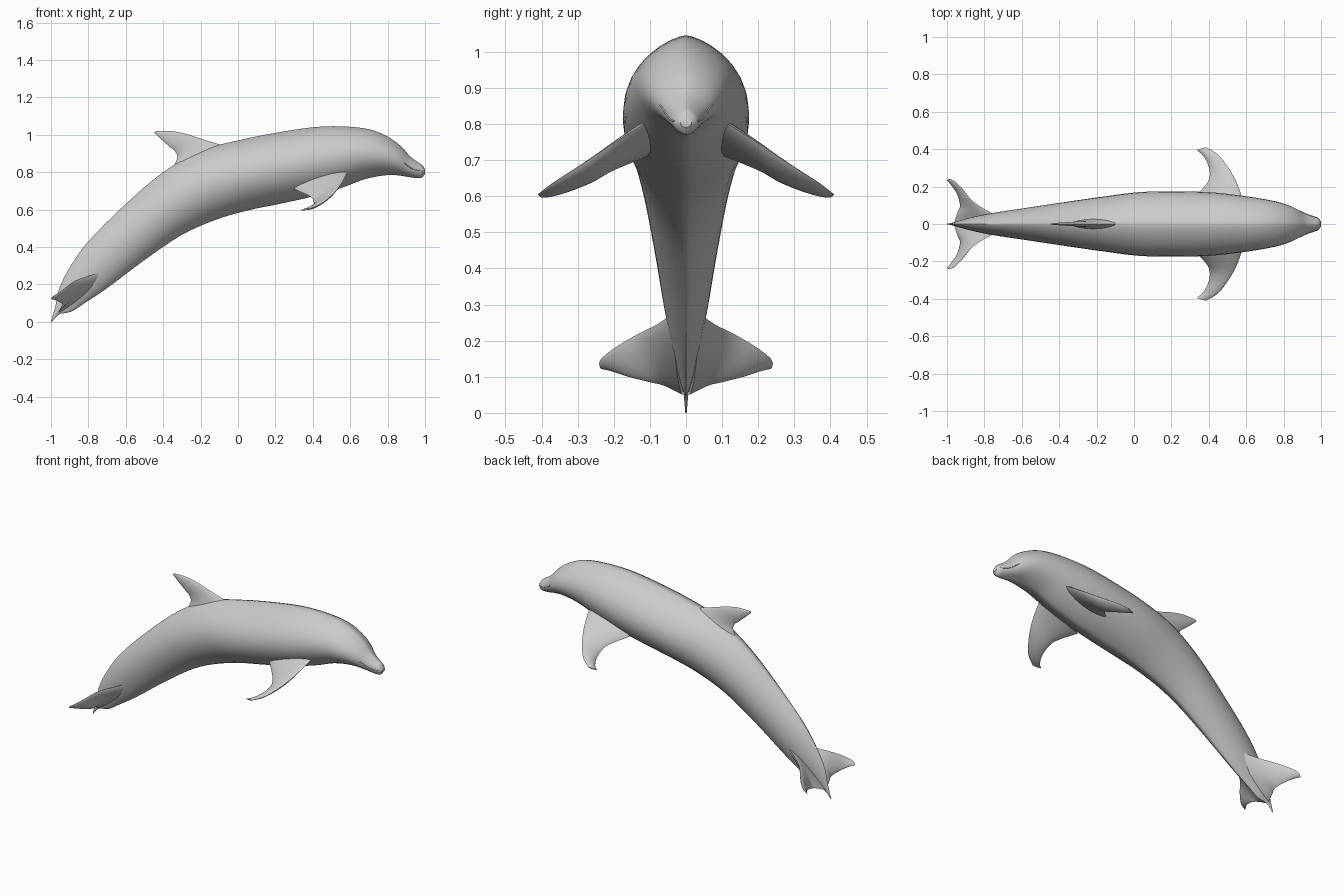
import bpy
import bmesh
import math
from mathutils import Vector

old = bpy.data.objects.get("Cube")
if old:
    bpy.data.objects.remove(old, do_unlink=True)

# Single grey skin material
skin = bpy.data.materials.new("grey skin")
skin.use_nodes = True
GREY = (.6, .6, .6, 1)
skin.diffuse_color = GREY
skin.node_tree.nodes["Principled BSDF"].inputs["Base Color"].default_value = GREY


def smooth_path(points, steps):
    """Catmull-Rom interpolation through a list of vectors."""
    padded = [points[0] * 2 - points[1]] + points + [points[-1] * 2 - points[-2]]
    result = []
    for i in range(len(points) - 1):
        a, b, c, d = padded[i:i + 4]
        for s in range(steps):
            t = s / steps
            result.append(b + (c - a) * (t / 2)
                          + (a * 2 - b * 5 + c * 4 - d) * (t * t / 2)
                          + (b * 3 - a - c * 3 + d) * (t ** 3 / 2))
    result.append(points[-1])
    return result


def finish(obj, mirrored, angle):
    obj.data.materials.append(skin)
    bpy.ops.object.select_all(action='DESELECT')
    obj.select_set(True)
    bpy.context.view_layer.objects.active = obj
    if obj.type == 'MESH':
        bpy.ops.object.shade_smooth_by_angle(angle=math.radians(angle))
    if mirrored:
        mirror = obj.modifiers.new("other side", 'MIRROR')
        mirror.use_axis = (False, True, False)
        mirror.use_mirror_merge = False


def loft(name, leading, trailing, half_widths, mirrored=False,
         sides=32, steps=4, pinch=1.4, angle=40):
    """Skin lens-shaped rings spanned between two edge paths."""
    lead = smooth_path([Vector(p) for p in leading], steps)
    trail = smooth_path([Vector(p) for p in trailing], steps)
    widths = smooth_path([Vector((w, 0, 0)) for w in half_widths], steps)
    mids = [(a + b) / 2 for a, b in zip(lead, trail)]
    bm = bmesh.new()
    rings = []
    last = len(mids) - 1
    for i, mid in enumerate(mids):
        chord = (lead[i] - trail[i]) / 2
        span = mids[min(i + 1, last)] - mids[max(i - 1, 0)]
        normal = chord.cross(span).normalized()
        ring = []
        for k in range(sides):
            t = math.tau * k / sides
            bulge = math.copysign(abs(math.sin(t)) ** pinch, math.sin(t))
            ring.append(bm.verts.new(mid + chord * math.cos(t)
                                     + normal * widths[i].x * bulge))
        rings.append(ring)
    for r, s in zip(rings, rings[1:]):
        for k in range(sides):
            n = (k + 1) % sides
            bm.faces.new((r[k], r[n], s[n], s[k]))
    bm.faces.new(rings[0])
    bm.faces.new(rings[-1])
    bmesh.ops.recalc_face_normals(bm, faces=bm.faces)
    mesh = bpy.data.meshes.new(name)
    bm.to_mesh(mesh)
    bm.free()
    obj = bpy.data.objects.new(name, mesh)
    bpy.context.collection.objects.link(obj)
    finish(obj, mirrored, angle)
    return obj


def flat(pairs):
    """Put (x, z) pairs on the centre plane."""
    return [(x, 0, z) for x, z in pairs]


# Body: back line, belly line and half widths from tail tip to beak
back = flat([(-1, 0), (-.975, .09), (-.955, .18), (-.9, .29), (-.8, .43),
             (-.6, .63), (-.4, .8), (-.2, .915), (0, .97), (.2, 1.01),
             (.4, 1.04), (.55, 1.045), (.7, 1.03), (.8, .99), (.87, .94),
             (.92, .885), (.96, .855), (.985, .838), (1, .815)])
belly = flat([(-.995, 0), (-.955, .04), (-.89, .055), (-.82, .1), (-.7, .18),
              (-.5, .33), (-.3, .465), (-.12, .545), (.05, .595), (.22, .63),
              (.4, .67), (.55, .715), (.67, .76), (.76, .78), (.83, .785),
              (.89, .778), (.94, .77), (.98, .77), (1, .79)])
girth = [.002, .008, .02, .037, .06, .09, .12, .147, .17, .175,
         .17, .155, .135, .115, .09, .06, .043, .032, .015]
body = loft("body", back, belly, girth)

# Dorsal fin, root to tip
loft("dorsal_fin",
     flat([(-.03, .93), (-.12, .955), (-.2, .98), (-.28, 1.005),
           (-.36, 1.02), (-.44, 1.02)]),
     flat([(-.35, .82), (-.325, .875), (-.335, .91), (-.37, .94),
           (-.41, .975), (-.447, 1.01)]),
     [.035, .022, .015, .012, .008, .003], sides=16)

# Flippers, root to tip
loft("flipper",
     [(.59, .1, .81), (.565, .18, .76), (.54, .24, .72),
      (.505, .3, .68), (.45, .37, .635), (.385, .41, .605)],
     [(.3, .12, .71), (.385, .21, .67), (.405, .26, .64),
      (.395, .32, .615), (.365, .37, .6), (.335, .395, .597)],
     [.03, .022, .018, .014, .01, .004], mirrored=True, sides=16)

# Tail flukes, root to tip
loft("tail_fluke",
     [(-.7, .03, .28), (-.8, .08, .245), (-.87, .13, .22),
      (-.92, .19, .185), (-.96, .23, .155), (-.985, .24, .14)],
     [(-.96, .01, .05), (-.945, .06, .075), (-.93, .1, .085),
      (-.945, .16, .1), (-.975, .205, .115), (-1, .235, .122)],
     [.022, .018, .013, .01, .007, .003], mirrored=True, sides=16)

# Mouth crease: fine lip line laid on the side of the beak
bpy.context.view_layer.update()
lip = []
for i in range(8):
    t = i / 7
    x, z = .885 + .1 * t, .852 - .045 * t - .012 * math.sin(math.pi * t)
    hit, place, _, _ = body.ray_cast(Vector((x, 1, z)), Vector((0, -1, 0)))
    if hit:
        lip.append(place)
curve = bpy.data.curves.new("mouth_line", 'CURVE')
curve.dimensions = '3D'
curve.bevel_depth = .0025
curve.bevel_resolution = 1
spline = curve.splines.new('POLY')
spline.points.add(len(lip) - 1)
for point, place in zip(spline.points, lip):
    point.co = (*place, 1)
mouth = bpy.data.objects.new("mouth_line", curve)
bpy.context.collection.objects.link(mouth)
finish(mouth, True, 40)
